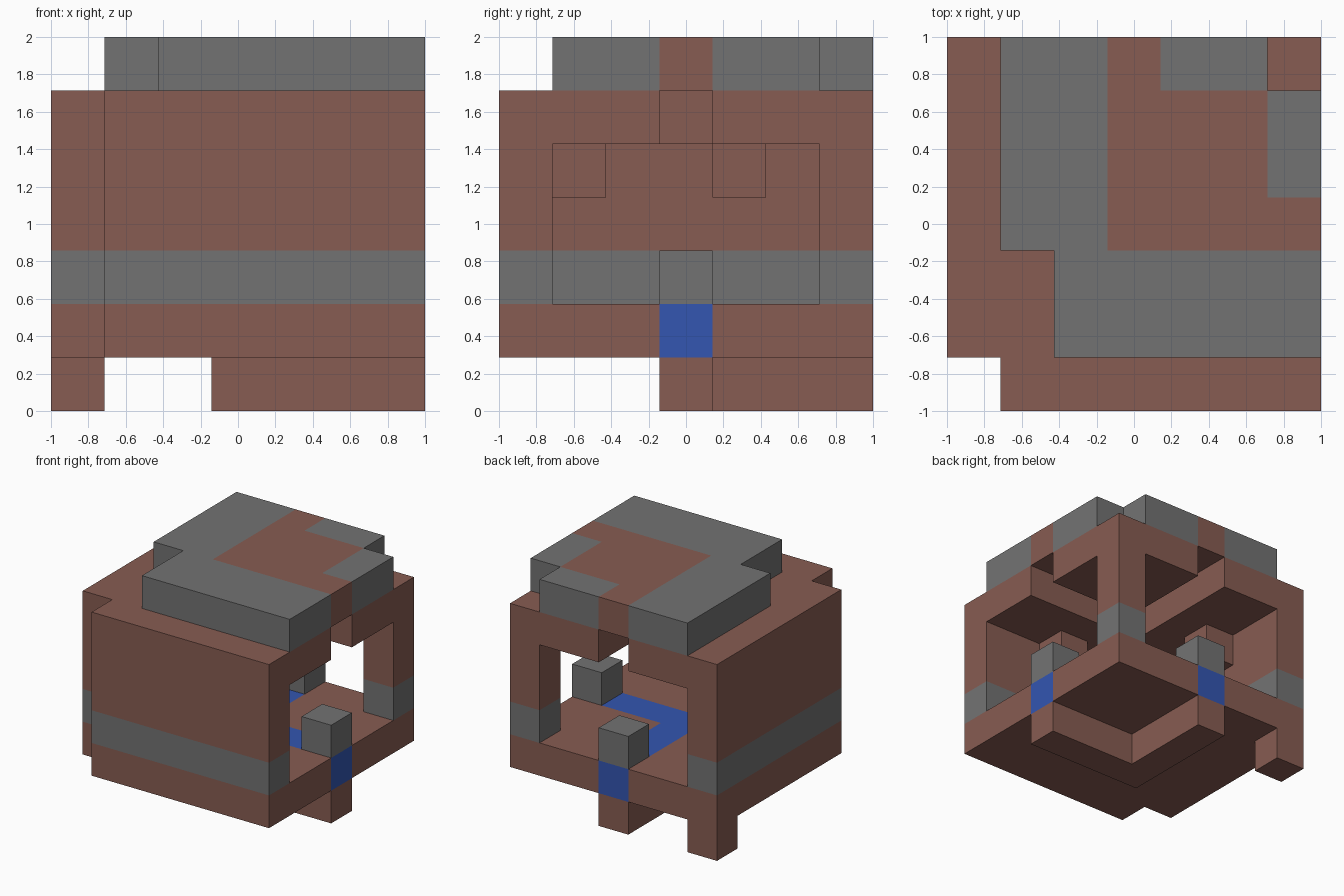
import bpy, bmesh
from math import radians
from mathutils import Vector

N = 7            # grid cells along each side
UNIT = 2 / N     # size of one cell

old = bpy.data.objects.get("Cube")
if old:
    bpy.data.objects.remove(old, do_unlink=True)


def make_material(name, rgb):
    mat = bpy.data.materials.new(name)
    colour = (*rgb, 1)
    mat.diffuse_color = colour
    mat.use_nodes = True
    bsdf = mat.node_tree.nodes["Principled BSDF"]
    bsdf.inputs["Base Color"].default_value = colour
    bsdf.inputs["Roughness"].default_value = 0.9
    return mat


clay = make_material("clay red", (0.242, 0.107, 0.084))
stone = make_material("stone grey", (0.171, 0.171, 0.171))
blue = make_material("water blue", (0.033, 0.092, 0.44))


def box(x0, x1, y0, y1, z0, z1):
    """Cells of a block, both ends included."""
    return {(x, y, z) for x in range(x0, x1 + 1)
            for y in range(y0, y1 + 1) for z in range(z0, z1 + 1)}


def channel(z):
    """L-shaped run from the open right side round to the back."""
    return box(3, 6, 3, 3, z, z) | box(3, 3, 3, 6, z, z)


def wall_ring(z0, z1):
    """Front wall, side wall and the free corner post."""
    return (box(1, 6, 0, 0, z0, z1) | box(0, 0, 1, 6, z0, z1)
            | box(6, 6, 6, 6, z0, z1))


corner = box(0, 0, 0, 0, 0, 6)   # front corner column left open
slab = lambda z: box(0, 6, 0, 6, z, z) - corner

# Roof cap footprint and its clay-coloured inlay
cap = box(1, 6, 1, 6, 6, 6) - box(1, 1, 1, 2, 6, 6) - box(6, 6, 6, 6, 6, 6)
inlay = box(3, 5, 3, 5, 6, 6) | channel(6)

parts = {
    "channel_keel": (channel(0), clay),
    "corner_foot": (box(0, 0, 6, 6, 0, 0), clay),
    "floor": (slab(1) - channel(1), clay),
    "water_channel": (channel(1), blue),
    "wall_band": (wall_ring(2, 2), stone),
    "right_gate_block": (box(6, 6, 3, 3, 2, 2), stone),
    "back_gate_block": (box(3, 3, 6, 6, 2, 2), stone),
    "upper_walls": (wall_ring(3, 4), clay),
    "front_ceiling_stud": (box(4, 4, 1, 1, 4, 4), clay),
    "side_ceiling_stud": (box(1, 1, 4, 4, 4, 4), clay),
    "ceiling": (slab(5) - channel(5), clay),
    "roof_cap": (cap - inlay, stone),
    "roof_inlay": (inlay, clay),
}
solid = set().union(*(cells for cells, _ in parts.values()))


def build(name, cells, mat):
    """Skin the cells with only the faces open to the air."""
    bm = bmesh.new()
    for cell in sorted(cells):
        for axis in range(3):
            for side in (-1, 1):
                step = Vector((0, 0, 0))
                step[axis] = side
                if tuple(int(c + s) for c, s in zip(cell, step)) in solid:
                    continue
                u, v = Vector((0, 0, 0)), Vector((0, 0, 0))
                u[(axis + 1) % 3] = 0.5
                v[(axis + 2) % 3] = 0.5 * side
                mid = Vector(cell) + Vector((0.5, 0.5, 0.5)) + step / 2
                ring = (mid - u - v, mid + u - v, mid + u + v, mid - u + v)
                bm.faces.new([bm.verts.new(p * UNIT - Vector((1, 1, 0)))
                              for p in ring])
    bmesh.ops.remove_doubles(bm, verts=bm.verts[:], dist=0.001)
    # Merge flat neighbouring squares into clean panels
    bmesh.ops.dissolve_limit(bm, angle_limit=radians(1),
                             verts=bm.verts[:], edges=bm.edges[:])
    mesh = bpy.data.meshes.new(name)
    bm.to_mesh(mesh)
    bm.free()
    mesh.materials.append(mat)
    bpy.context.collection.objects.link(bpy.data.objects.new(name, mesh))


for name, (cells, mat) in parts.items():
    build(name, cells, mat)
